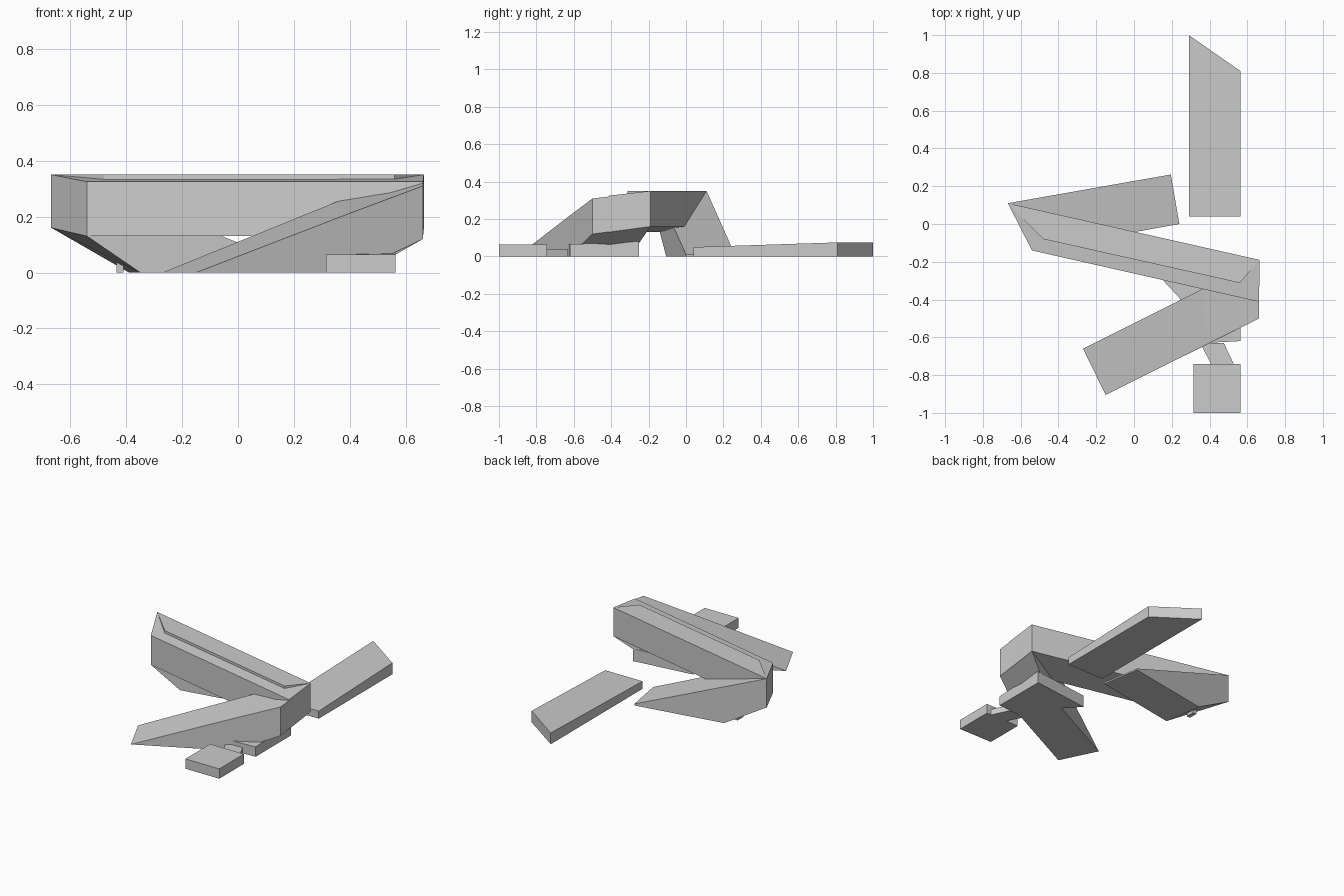
import bpy, bmesh

if "Cube" in bpy.data.objects:
    bpy.data.objects.remove(bpy.data.objects["Cube"])


def loft(name, a, b):
    """Closed solid between two matching loops of points."""
    bm = bmesh.new()
    va = [bm.verts.new(p) for p in a]
    vb = [bm.verts.new(p) for p in b]
    n = len(va)
    bm.faces.new(va)
    bm.faces.new(vb[::-1])
    for i in range(n):
        j = (i + 1) % n
        bm.faces.new((va[i], va[j], vb[j], vb[i]))
    bmesh.ops.recalc_face_normals(bm, faces=bm.faces)
    me = bpy.data.meshes.new(name)
    bm.to_mesh(me)
    bm.free()
    ob = bpy.data.objects.new(name, me)
    bpy.context.collection.objects.link(ob)
    return ob


def prism(name, outline, z0, tops):
    """Upright prism; tops is one height or one per corner, z0 likewise."""
    n = len(outline)
    lo = z0 if isinstance(z0, (list, tuple)) else [z0] * n
    hi = tops if isinstance(tops, (list, tuple)) else [tops] * n
    return loft(name, [(x, y, z) for (x, y), z in zip(outline, lo)],
                [(x, y, z) for (x, y), z in zip(outline, hi)])


# Ground blocks: long rear pier and small front pier
prism("rear_pier", [(.29, .04), (.563, .04), (.563, .81), (.29, 1.0)], 0, [.05, .05, .075, .075])
prism("front_pier", [(.315, -1), (.563, -1), (.563, -.742), (.315, -.742)], 0, .065)

# Elevated bridge with top sloping down to the front
prism("bridge", [(-.668, .11), (-.54, -.14), (.662, -.412), (.665, -.19)],
      [.16, .13, .13, .16], [.35, .325, .325, .35])

# Raised slab along the back of the bridge
prism("bridge_slab", [(-.668, .11), (-.48, -.08), (.56, -.312), (.665, -.19)],
      [.345, .325, .325, .345], .35)

# Front ramp, rising to the right end of the bridge
loft("front_ramp",
     [(-.27, -.66, 0), (.45, -.30, 0), (.663, -.19, .16), (.664, -.19, .345), (.35, -.35, .252)],
     [(-.15, -.905, 0), (.41, -.625, 0), (.662, -.50, .12), (.662, -.50, .31), (.40, -.63, .212)])

# Rear ramp, descending from the left end of the bridge
loft("rear_ramp",
     [(-.668, .11, .35), (-.668, .11, .16), (-.39, .158, 0), (.195, .262, 0), (.195, .262, .01)],
     [(-.54, -.14, .325), (-.54, -.14, .13), (-.35, -.106, 0), (.24, 0, 0), (.24, 0, .01)])

# Masonry base under the bridge end, its link to the front pier, and a small foot
prism("masonry_base", [(.155, -.30), (.24, -.39), (.37, -.63), (.563, -.62), (.563, -.25)],
      0, [.08, .075, .065, .065, .08])
prism("pier_link", [(.35, -.63), (.41, -.745), (.53, -.745), (.475, -.63)], 0, .04)
prism("small_foot", [(-.435, .02), (-.41, .02), (-.41, .08), (-.435, .08)], 0, .05)
